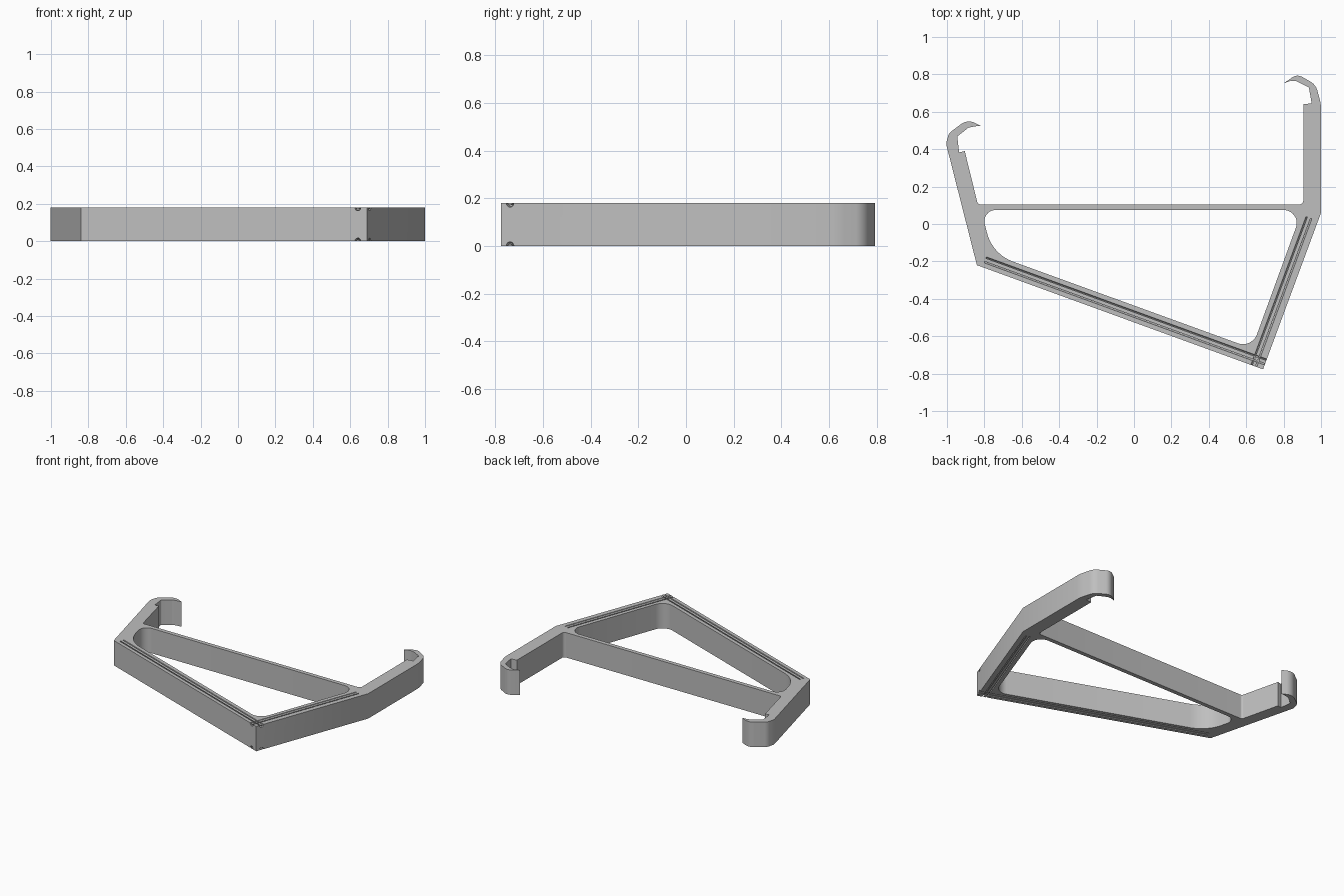
import bpy, bmesh, math
from mathutils import Vector, Matrix

cube = bpy.data.objects.get("Cube")
if cube:
    bpy.data.objects.remove(cube, do_unlink=True)

HEIGHT = 0.18

grey = bpy.data.materials.new("plain grey")
grey.use_nodes = True
colour = (0.52, 0.52, 0.52, 1)
grey.diffuse_color = colour
grey.node_tree.nodes["Principled BSDF"].inputs["Base Color"].default_value = colour


def fillet(corners, steps=10):
    """Round each (x, y, radius) corner of a closed outline."""
    out = []
    for i, (x, y, r) in enumerate(corners):
        p = Vector((x, y))
        if r == 0:
            out.append(p)
            continue
        a = (Vector(corners[i - 1][:2]) - p).normalized()
        b = (Vector(corners[(i + 1) % len(corners)][:2]) - p).normalized()
        half = a.angle(b) / 2
        centre = p + (a + b).normalized() * r / math.sin(half)
        tangent = r / math.tan(half)
        start, end = p + a * tangent - centre, p + b * tangent - centre
        sweep = start.angle(end)
        for k in range(steps + 1):
            t = k / steps
            out.append(centre + (start * math.sin((1 - t) * sweep)
                                 + end * math.sin(t * sweep)) / math.sin(sweep))
    return out


def prism(name, points, length, matrix):
    """Extrude a flat outline along the local z of the matrix."""
    bm = bmesh.new()
    face = bm.faces.new([bm.verts.new((p[0], p[1], 0)) for p in points])
    grown = bmesh.ops.extrude_face_region(bm, geom=[face])["geom"]
    bmesh.ops.translate(bm, vec=(0, 0, length),
                        verts=[v for v in grown if isinstance(v, bmesh.types.BMVert)])
    bmesh.ops.transform(bm, matrix=matrix, verts=bm.verts)
    bmesh.ops.recalc_face_normals(bm, faces=bm.faces)
    mesh = bpy.data.meshes.new(name)
    bm.to_mesh(mesh)
    bm.free()
    mesh.materials.append(grey)
    obj = bpy.data.objects.new(name, mesh)
    bpy.context.collection.objects.link(obj)
    return obj


def cut(target, cutter):
    cutter.hide_render = True
    mod = target.modifiers.new("cut", 'BOOLEAN')
    mod.operation = 'DIFFERENCE'
    mod.solver = 'EXACT'
    mod.object = cutter
    bpy.context.view_layer.objects.active = target
    bpy.ops.object.modifier_apply(modifier=mod.name)
    bpy.data.objects.remove(cutter, do_unlink=True)


# Bracket outline: lower corner, right arm and hook, crossbar, left hook and arm
outline = fillet([
    (-0.84, -0.22, 0), (0.69, -0.777, 0), (1.0, 0.06, 0),
    (1.0, 0.64, 0.2), (0.972, 0.745, 0.08), (0.872, 0.802, 0.05), (0.80, 0.752, 0),
    (0.838, 0.766, 0), (0.868, 0.764, 0), (0.935, 0.73, 0.01), (0.95, 0.645, 0), (0.905, 0.64, 0),
    (0.905, 0.105, 0.02), (-0.835, 0.105, 0.015),
    (-0.905, 0.39, 0), (-0.935, 0.383, 0), (-0.945, 0.468, 0.01), (-0.885, 0.515, 0.02),
    (-0.85, 0.522, 0), (-0.82, 0.525, 0), (-0.89, 0.56, 0.07), (-0.99, 0.485, 0.05), (-1.005, 0.43, 0.05),
])
bracket = prism("bracket_frame", outline, HEIGHT, Matrix())

# Rounded window between the crossbar and the two lower bars
window = fillet([(-0.817, 0.075, 0.06), (-0.757, -0.161, 0.22),
                 (0.63, -0.665, 0.08), (0.9, 0.075, 0.07)])
cut(bracket, prism("window_cutter", window, HEIGHT + 0.2,
                   Matrix.Translation((0, 0, -0.1))))

# Grooves with a half-round ridge inside, on the top and bottom of both lower bars
OUTER, INNER, LIP = 0.017, 0.009, 0.02
arc = [math.pi * (1 + k / 12) for k in range(13)]
section = ([(OUTER * math.cos(a), OUTER * math.sin(a)) for a in arc]
           + [(OUTER, LIP), (INNER, LIP)]
           + [(INNER * math.cos(a), INNER * math.sin(a)) for a in reversed(arc)]
           + [(-INNER, LIP), (-OUTER, LIP)])
for start, end in (((-0.795, -0.192), (0.74, -0.751)), ((0.935, 0.033), (0.629, -0.79))):
    for z, side in ((HEIGHT, 1), (0, -1)):
        a, b = Vector((*start, z)), Vector((*end, z))
        along, up = (b - a).normalized(), Vector((0, 0, side))
        frame = Matrix((up.cross(along), up, along)).transposed().to_4x4()
        cut(bracket, prism("groove_cutter", section, (b - a).length,
                           Matrix.Translation(a) @ frame))

# Smooth the curved walls and keep the edges sharp
bpy.ops.object.select_all(action='DESELECT')
bracket.select_set(True)
bpy.context.view_layer.objects.active = bracket
bpy.ops.object.shade_smooth_by_angle(angle=math.radians(30))
